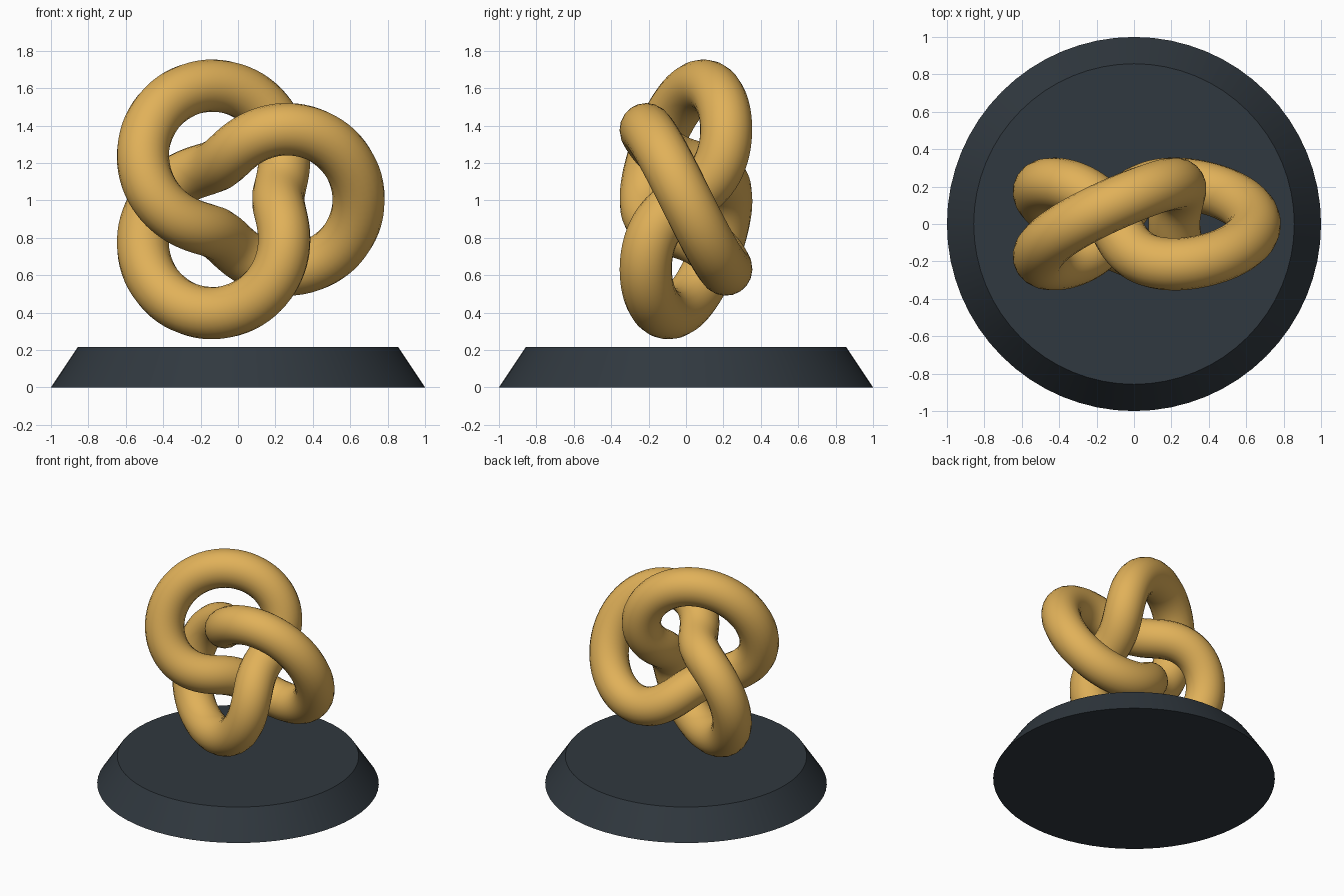
import bpy
from math import sin, cos, pi

cube = bpy.data.objects.get("Cube")
if cube:
    bpy.data.objects.remove(cube, do_unlink=True)


def material(name, color, roughness):
    mat = bpy.data.materials.new(name)
    mat.use_nodes = True
    mat.diffuse_color = color
    bsdf = next(n for n in mat.node_tree.nodes if n.type == 'BSDF_PRINCIPLED')
    bsdf.inputs["Base Color"].default_value = color
    bsdf.inputs["Roughness"].default_value = roughness
    return mat


gold = material("warm gold", (0.75, 0.44, 0.1, 1), 0.4)
slate = material("dark slate", (0.03, 0.04, 0.05, 1), 0.6)

# Tapered round plinth
HEIGHT = 0.215
bpy.ops.mesh.primitive_cone_add(vertices=64, radius1=1.0, radius2=0.857,
                                depth=HEIGHT, location=(0, 0, HEIGHT / 2))
plinth = bpy.context.object
plinth.name = "plinth"
plinth.data.materials.append(slate)
bpy.ops.object.shade_smooth_by_angle(angle=pi / 6)

# Trefoil knot: a path winding twice round and three times through a ring
RING, WIND, TUBE, CENTRE = 0.43, 0.215, 0.14, 1.005
STEPS = 240
curve = bpy.data.curves.new("knot_path", 'CURVE')
curve.dimensions = '3D'
curve.bevel_depth = TUBE
curve.bevel_resolution = 8
spline = curve.splines.new('POLY')
spline.points.add(STEPS - 1)
spline.use_cyclic_u = True
for i, point in enumerate(spline.points):
    t = 2 * pi * i / STEPS
    r = RING + WIND * cos(3 * t)
    point.co = (r * cos(2 * t), -WIND * sin(3 * t), CENTRE + r * sin(2 * t), 1)

knot = bpy.data.objects.new("knot", curve)
bpy.context.collection.objects.link(knot)
curve.materials.append(gold)

# Turn the swept tube into a smooth mesh
bpy.ops.object.select_all(action='DESELECT')
knot.select_set(True)
bpy.context.view_layer.objects.active = knot
bpy.ops.object.convert(target='MESH')
bpy.ops.object.shade_smooth()
